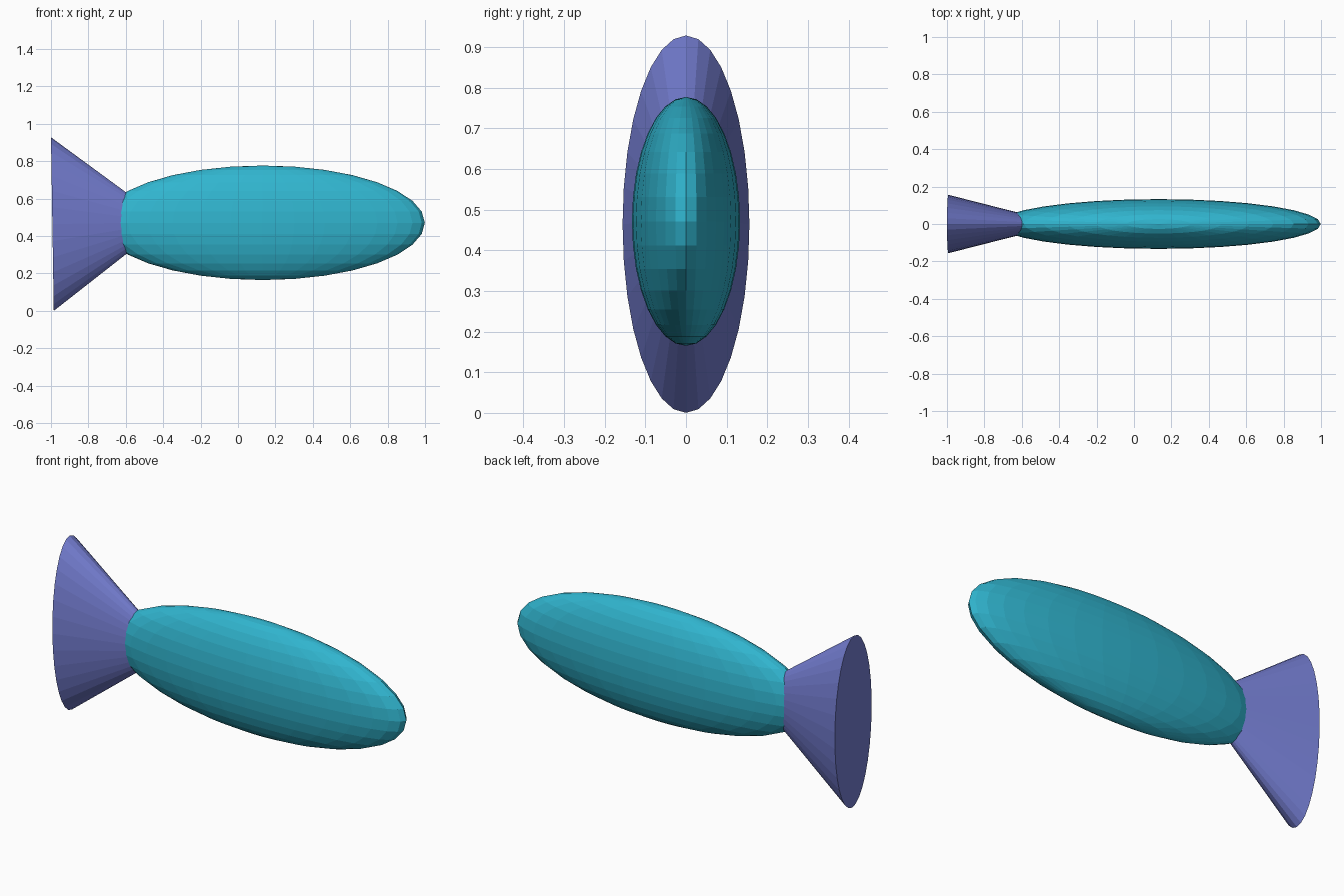
import bpy
from math import pi

if "Cube" in bpy.data.objects:
    bpy.data.objects.remove(bpy.data.objects["Cube"])


def finish(name, scale, color):
    obj = bpy.context.object
    obj.name = name
    obj.scale = scale
    mat = bpy.data.materials.new(name + "_colour")
    mat.diffuse_color = (*color, 1)
    mat.use_nodes = True
    mat.node_tree.nodes["Principled BSDF"].inputs["Base Color"].default_value = mat.diffuse_color
    obj.data.materials.append(mat)
    return obj


# Body: flattened low-poly ellipsoid, poles up and down
bpy.ops.mesh.primitive_uv_sphere_add(segments=32, ring_count=16, radius=1,
                                     location=(0.132, 0, 0.471))
finish("body", (0.867, 0.133, 0.306), (0.03, 0.46, 0.62))

# Tail: flattened cone, tip buried in the body, tilted very slightly
bpy.ops.mesh.primitive_cone_add(vertices=32, radius1=1, radius2=0, depth=1,
                                location=(-0.6865, 0, 0.469),
                                rotation=(0, pi / 2 - 0.016, 0))
finish("tail", (0.464, 0.156, 0.612), (0.17, 0.20, 0.62))
